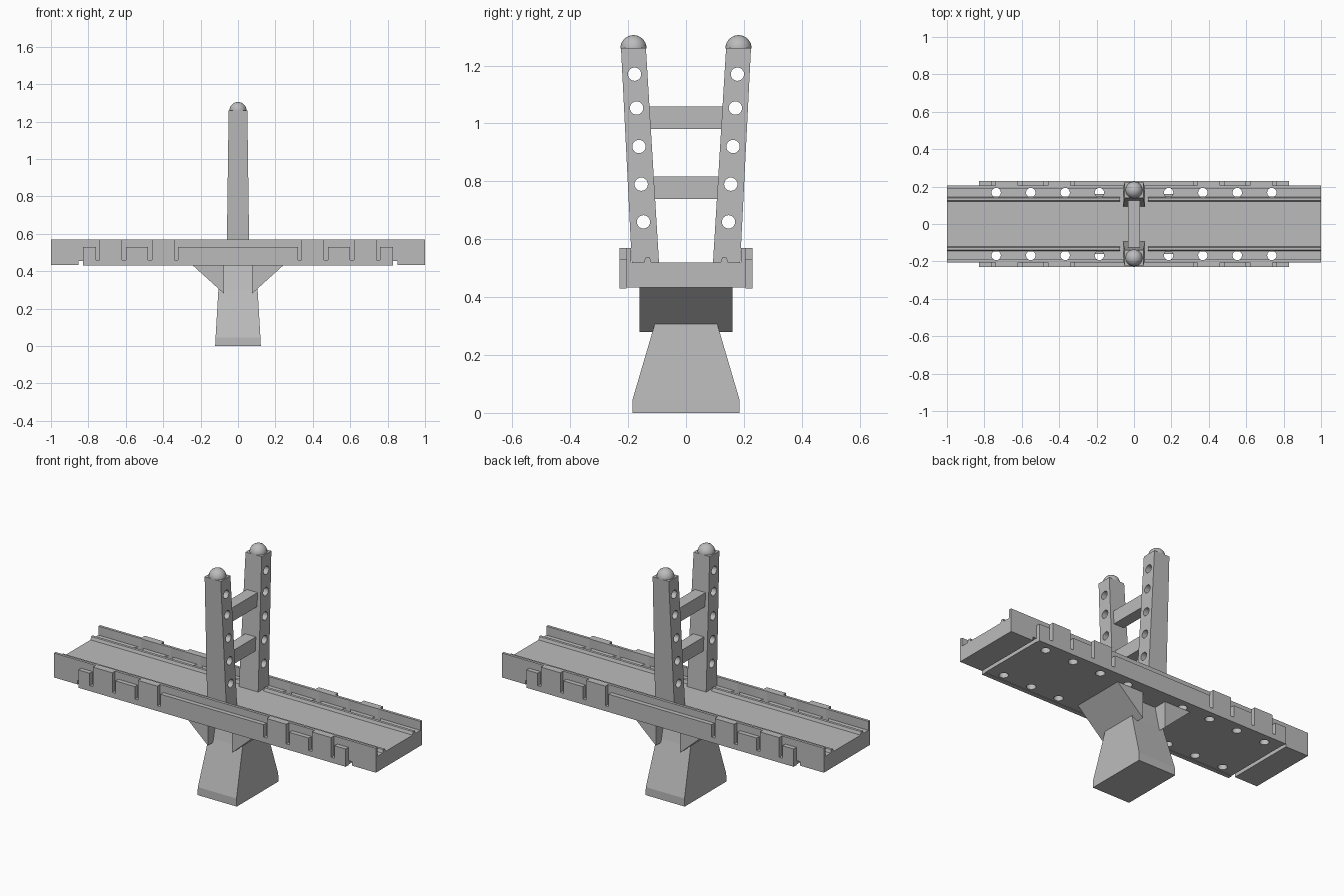
import bpy, bmesh, math
from mathutils import Matrix, Vector

if "Cube" in bpy.data.objects:
    bpy.data.objects.remove(bpy.data.objects["Cube"], do_unlink=True)

grey = bpy.data.materials.new("plain grey")
grey.use_nodes = True
grey.diffuse_color = (0.5, 0.5, 0.5, 1)
grey.node_tree.nodes["Principled BSDF"].inputs["Base Color"].default_value = (0.5, 0.5, 0.5, 1)


def make(name, bm):
    bmesh.ops.recalc_face_normals(bm, faces=bm.faces)
    mesh = bpy.data.meshes.new(name)
    bm.to_mesh(mesh)
    bm.free()
    mesh.materials.append(grey)
    ob = bpy.data.objects.new(name, mesh)
    bpy.context.collection.objects.link(ob)
    return ob


def select(ob):
    bpy.ops.object.select_all(action='DESELECT')
    ob.select_set(True)
    bpy.context.view_layer.objects.active = ob


def prism(name, points, axis, lo, hi):
    """Extrude a (horizontal, z) outline along x or y."""
    bm = bmesh.new()
    place = (lambda p: (lo, p[0], p[1])) if axis == 'x' else (lambda p: (p[0], lo, p[1]))
    face = bm.faces.new([bm.verts.new(place(p)) for p in points])
    shift = Vector((hi - lo, 0, 0)) if axis == 'x' else Vector((0, hi - lo, 0))
    new = bmesh.ops.extrude_face_region(bm, geom=[face])["geom"]
    bmesh.ops.translate(bm, vec=shift, verts=[v for v in new if isinstance(v, bmesh.types.BMVert)])
    return make(name, bm)


def loft(name, levels):
    """Stack rectangles given as (centre y, half x, half y, z)."""
    bm = bmesh.new()
    rings = [[bm.verts.new((sx * hx, cy + sy * hy, z))
              for sx, sy in ((-1, -1), (1, -1), (1, 1), (-1, 1))] for cy, hx, hy, z in levels]
    for a, b in zip(rings, rings[1:]):
        for i in range(4):
            j = (i + 1) % 4
            bm.faces.new((a[i], a[j], b[j], b[i]))
    bm.faces.new(rings[0])
    bm.faces.new(rings[-1])
    return make(name, bm)


def box(bm, centre, size):
    bmesh.ops.create_cube(bm, size=1, matrix=Matrix.Translation(centre) @ Matrix.Diagonal((*size, 1)))


def hole(bm, centre, radius, axis):
    turn = Matrix.Rotation(math.pi / 2, 4, 'Y') if axis == 'x' else Matrix()
    bmesh.ops.create_cone(bm, cap_ends=True, segments=24, radius1=radius, radius2=radius,
                          depth=0.3, matrix=Matrix.Translation(centre) @ turn)


def cut(ob, bm):
    cutter = make("cutter", bm)
    cutter.hide_render = True
    mod = ob.modifiers.new("cut", 'BOOLEAN')
    mod.operation, mod.solver, mod.object = 'DIFFERENCE', 'EXACT', cutter
    select(ob)
    bpy.ops.object.modifier_apply(modifier=mod.name)
    bpy.data.objects.remove(cutter, do_unlink=True)
    bpy.ops.object.shade_smooth_by_angle(angle=math.radians(30))


# Walkway: a shallow channel with peg holes and a cross groove near each end
half = [(0.205, 0.433), (0.205, 0.57), (0.19, 0.57), (0.19, 0.52)]
deck = prism("walkway", half + [(-y, z) for y, z in reversed(half)], 'x', -1, 1)
bm = bmesh.new()
for s in (-1, 1):
    box(bm, (s * 0.841, 0, 0.43), (0.022, 0.6, 0.05))
    for x in (0.185, 0.368, 0.552, 0.737):
        for y in (-0.168, 0.168):
            hole(bm, (s * x, y, 0.5), 0.025, 'z')
cut(deck, bm)

# Raised track ridges, interrupted at the posts
ridge = [(0.118, 0.515), (0.125, 0.537), (0.14, 0.537), (0.147, 0.515)]
for side, sy in (("front", -1), ("back", 1)):
    for end, x0, x1 in (("right", -1, -0.075), ("left", 0.075, 1)):
        prism(f"{side}_{end}_ridge", [(sy * y, z) for y, z in ridge], 'x', x0, x1)

# Side cladding with alternating tall and low panels separated by slits
panels = [(-0.83, -0.76, 0.53), (-0.74, -0.62, 0.57), (-0.60, -0.48, 0.53), (-0.46, -0.34, 0.57)]
panels += [(-0.32, 0.32, 0.53)] + [(-b, -a, top) for a, b, top in reversed(panels)]
outline = [(-0.83, 0.43)]
for a, b, top in panels:
    outline += [(a, 0.46), (a, top), (b, top), (b, 0.46)]
outline.append((0.83, 0.43))
prism("front_cladding", outline, 'y', -0.23, -0.205)
prism("back_cladding", outline, 'y', 0.205, 0.23)

# Leaning posts with side holes and domed caps
for side, s in (("front", -1), ("back", 1)):
    post = loft(side + "_post", [(s * 0.14, 0.06, 0.047, 0.515), (s * 0.1815, 0.05, 0.043, 1.26)])
    bm = bmesh.new()
    for z in (0.66, 0.79, 0.92, 1.053, 1.17):
        hole(bm, (0, s * (0.147 + (z - 0.66) * 0.06), z), 0.023, 'x')
    cut(post, bm)

    bm = bmesh.new()
    bmesh.ops.create_uvsphere(bm, u_segments=32, v_segments=16, radius=0.045)
    bmesh.ops.bisect_plane(bm, geom=bm.verts[:] + bm.edges[:] + bm.faces[:],
                           plane_co=(0, 0, -0.001), plane_no=(0, 0, 1), clear_inner=True)
    bmesh.ops.translate(bm, vec=(0, s * 0.1815, 1.26), verts=bm.verts)
    cap = make(side + "_cap", bm)
    select(cap)
    bpy.ops.object.shade_smooth_by_angle(angle=math.radians(40))

# Rungs joining the posts
for name, z, y in (("lower_rung", 0.777, 0.13), ("upper_rung", 1.02, 0.14)):
    bm = bmesh.new()
    box(bm, (0, 0, z), (0.066, 2 * y, 0.078))
    make(name, bm)

# Tapered pedestal and the wedge braces beneath the walkway
loft("pedestal", [(0, 0.122, 0.185, 0), (0, 0.12, 0.185, 0.045),
                  (0, 0.105, 0.11, 0.30), (0, 0.1, 0.08, 0.435)])
for side, s in (("right", -1), ("left", 1)):
    prism(side + "_brace", [(s * 0.075, 0.28), (s * 0.245, 0.434), (s * 0.075, 0.434)],
          'y', -0.16, 0.16)
